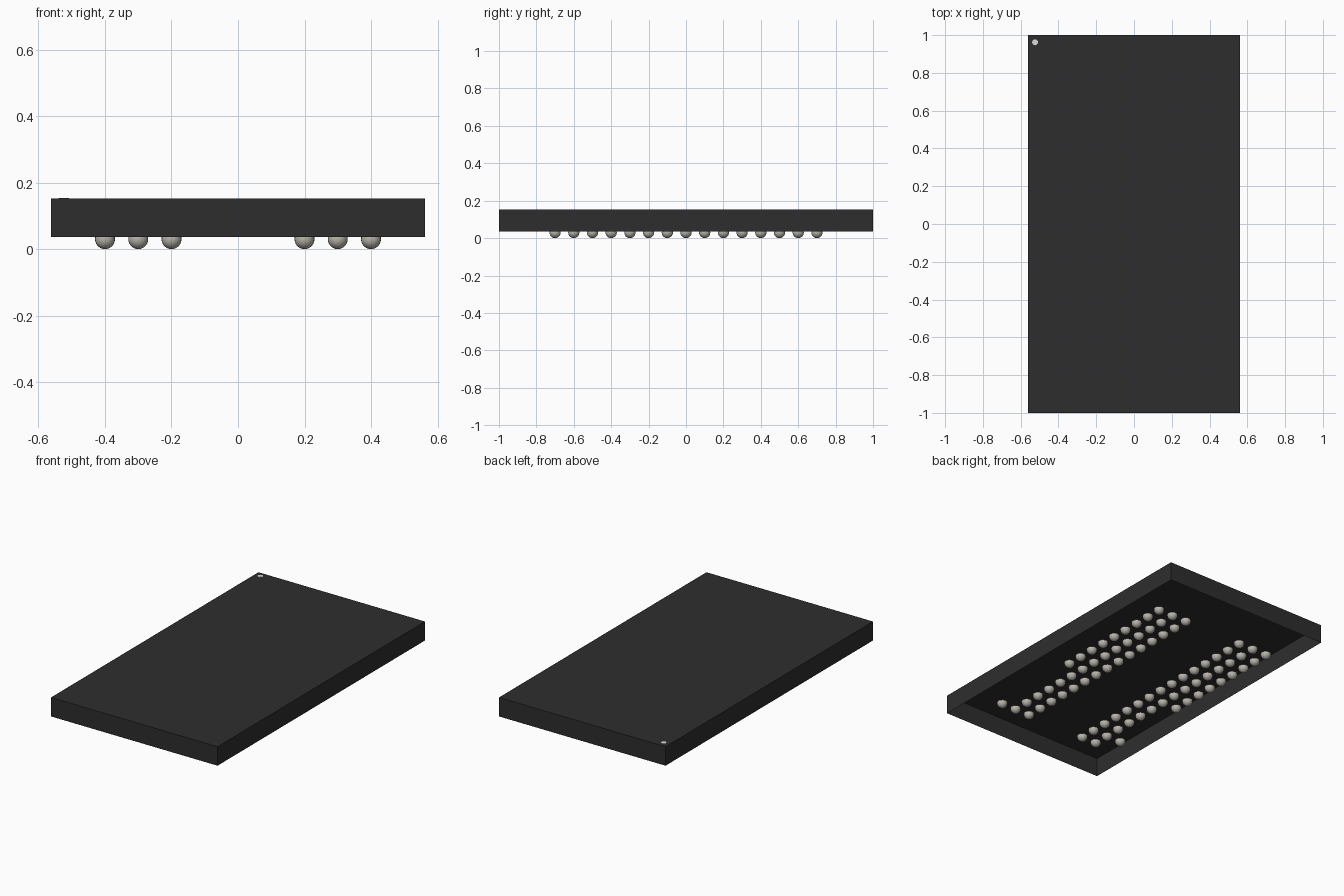
import bpy, bmesh, math
from mathutils import Matrix

cube = bpy.data.objects.get("Cube")
if cube:
    bpy.data.objects.remove(cube, do_unlink=True)

WIDTH, LENGTH = 1.124, 2.0
Z_BOTTOM, Z_TOP = 0.036, 0.152
BALL_RADIUS, PITCH = 0.03, 0.1


def material(name, rgb):
    mat = bpy.data.materials.new(name)
    mat.use_nodes = True
    colour = (*rgb, 1.0)
    mat.diffuse_color = colour
    bsdf = next(n for n in mat.node_tree.nodes if n.type == 'BSDF_PRINCIPLED')
    bsdf.inputs["Base Color"].default_value = colour
    return mat


def mesh_from(bm, name, mat):
    mesh = bpy.data.meshes.new(name)
    bm.to_mesh(mesh)
    bm.free()
    mesh.materials.append(mat)
    return mesh


def add_object(name, mesh, location=(0, 0, 0)):
    obj = bpy.data.objects.new(name, mesh)
    obj.location = location
    bpy.context.collection.objects.link(obj)
    return obj


charcoal = material("charcoal_plastic", (0.027, 0.027, 0.027))
solder = material("solder_grey", (0.48, 0.46, 0.41))
white = material("marker_white", (0.70, 0.70, 0.70))

# Package body: a thin shell, open underneath
bm = bmesh.new()
bmesh.ops.create_cube(bm, size=1.0, matrix=Matrix.Translation((0, 0, (Z_BOTTOM + Z_TOP) / 2))
                      @ Matrix.Diagonal((WIDTH, LENGTH, Z_TOP - Z_BOTTOM, 1)))
bm.normal_update()
underside = [f for f in bm.faces if f.normal.z < -0.5]
bmesh.ops.delete(bm, geom=underside, context='FACES')
add_object("package_body", mesh_from(bm, "package_body", charcoal))

# Corner marker: a thin disc on the top face
bm = bmesh.new()
bmesh.ops.create_cone(bm, cap_ends=True, segments=12, radius1=0.016, radius2=0.016, depth=0.002)
add_object("corner_marker", mesh_from(bm, "corner_marker", white), (-0.524, 0.962, Z_TOP + 0.0005))

# Solder ball: a sphere trimmed level with the body's lower edge
bm = bmesh.new()
bmesh.ops.create_uvsphere(bm, u_segments=20, v_segments=14, radius=BALL_RADIUS)
bmesh.ops.bisect_plane(bm, geom=bm.verts[:] + bm.edges[:] + bm.faces[:],
                       plane_co=(0, 0, Z_BOTTOM - BALL_RADIUS), plane_no=(0, 0, 1),
                       clear_outer=True)
for face in bm.faces:
    face.smooth = True
ball = mesh_from(bm, "solder_ball", solder)

# Ball grid: inner columns are full, outer ones have nine rows and one extra
full = range(15)
outer_right = [*range(9), 13]
outer_left = [*range(9), 14]
columns = {-4: outer_right, -3: full, -2: full, 2: full, 3: full, 4: outer_left}
for col, rows in columns.items():
    for row in rows:
        add_object(f"solder_ball_{col}_{row}", ball, (col * PITCH, (7 - row) * PITCH, BALL_RADIUS))
